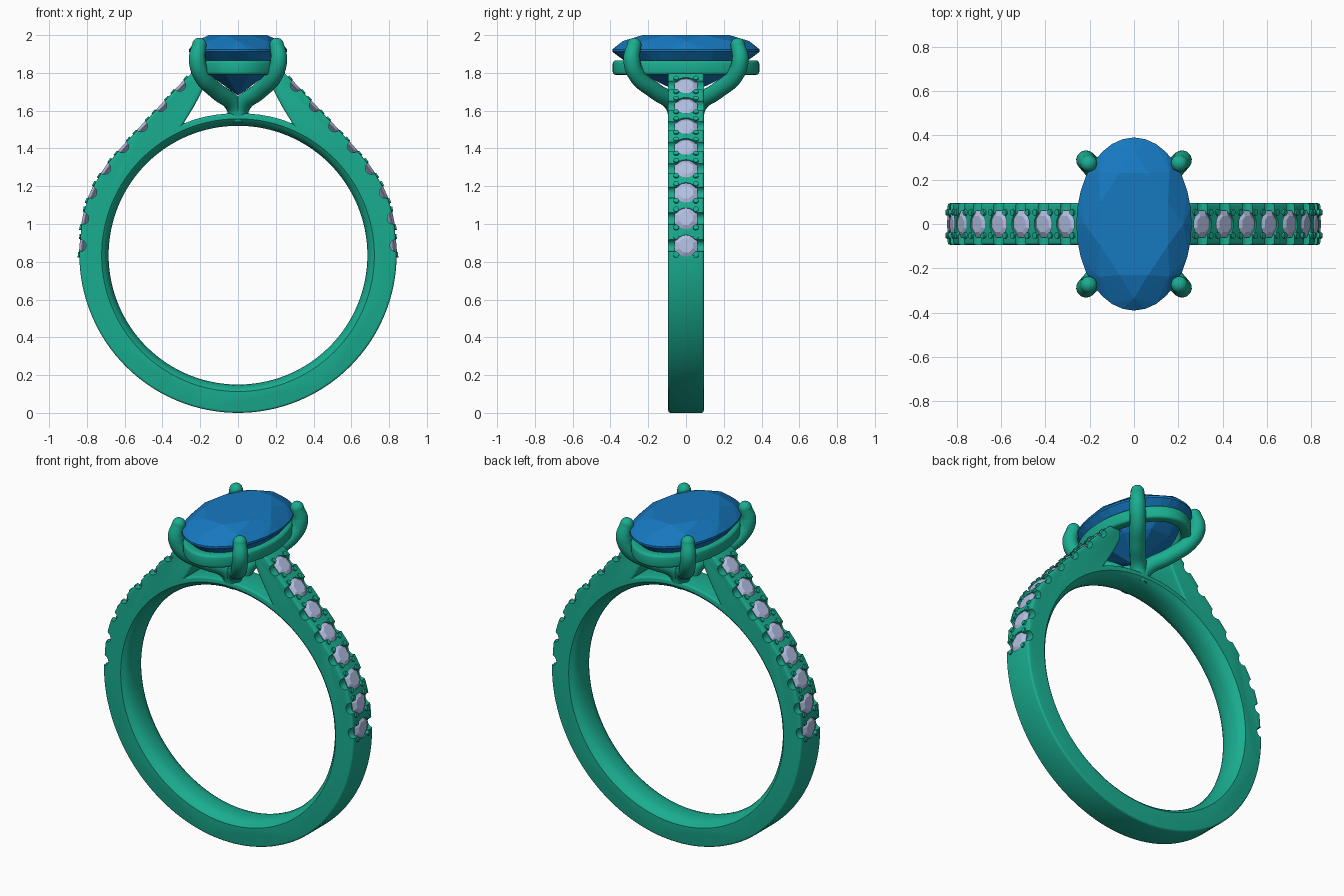
import bpy, bmesh, math
from mathutils import Vector, Matrix

if "Cube" in bpy.data.objects:
    bpy.data.objects.remove(bpy.data.objects["Cube"])


def material(name, rgb):
    m = bpy.data.materials.new(name)
    m.diffuse_color = (*rgb, 1)
    m.use_nodes = True
    m.node_tree.nodes["Principled BSDF"].inputs["Base Color"].default_value = m.diffuse_color
    return m


METAL = material("green_metal", (0.01, 0.42, 0.28))
BLUE = material("blue_gem", (0.008, 0.19, 0.53))
PALE = material("pale_gem", (0.45, 0.52, 0.76))


def finish(bm, name, mat, smooth=True):
    bmesh.ops.recalc_face_normals(bm, faces=bm.faces)
    me = bpy.data.meshes.new(name)
    bm.to_mesh(me)
    bm.free()
    ob = bpy.data.objects.new(name, me)
    bpy.context.collection.objects.link(ob)
    if mat:
        me.materials.append(mat)
    if smooth:
        smooth_object(ob)
    return ob


def activate(ob):
    bpy.ops.object.select_all(action='DESELECT')
    ob.select_set(True)
    bpy.context.view_layer.objects.active = ob


def smooth_object(ob):
    activate(ob)
    bpy.ops.object.shade_smooth_by_angle(angle=math.radians(35))


def cut(ob, cutter):
    cutter.hide_render = True
    mod = ob.modifiers.new("cut", 'BOOLEAN')
    mod.operation, mod.solver, mod.object = 'DIFFERENCE', 'EXACT', cutter
    activate(ob)
    bpy.ops.object.modifier_apply(modifier=mod.name)
    bpy.data.objects.remove(cutter)


def skin(bm, rings, close_rings=False):
    """Bridge successive closed loops of points."""
    loops = [[bm.verts.new(p) for p in ring] for ring in rings]
    n = len(loops[0])
    for i in range(len(loops) if close_rings else len(loops) - 1):
        a, b = loops[i], loops[(i + 1) % len(loops)]
        for j in range(n):
            k = (j + 1) % n
            bm.faces.new((a[j], a[k], b[k], b[j]))
    if not close_rings:
        bm.faces.new(loops[0])
        bm.faces.new(loops[-1])


def brilliant(bm, rx, ry, levels, culet, matrix=Matrix()):
    """Faceted stone: convex hull of rings (count, radius, z, half step)."""
    verts = [bm.verts.new(matrix @ Vector((0, 0, culet)))]
    for count, r, z, half in levels:
        for i in range(count):
            a = (i + half) * math.tau / count
            p = Vector((rx * r * math.cos(a), ry * r * math.sin(a), z))
            verts.append(bm.verts.new(matrix @ p))
    bmesh.ops.convex_hull(bm, input=verts)


# Shoulder contour; each point is also an accent stone position (x, z)
STONES = [(0.837, 0.885), (0.822, 1.03), (0.78, 1.168), (0.706, 1.295),
          (0.612, 1.41), (0.512, 1.52), (0.41, 1.628), (0.31, 1.735)]
ENDS = [(0.84, 0.80)] + STONES + [(0.245, 1.80)]


def shoulder_curve():
    pts = [Vector(p) for p in ENDS]
    out = []
    for i in range(1, len(pts) - 1):
        p0, p1, p2 = pts[i - 1], pts[i], pts[i + 1]
        p3 = pts[min(i + 2, len(pts) - 1)]
        for s in range(5):
            t = s / 5
            q = 0.5 * (2 * p1 + (p2 - p0) * t + (2 * p0 - 5 * p1 + 4 * p2 - p3) * t * t
                       + (3 * p1 - p0 - 3 * p2 + p3) * t ** 3)
            out.append((q.x, q.y))
    return out + [ENDS[-1]]


# Band with raised shoulders and a bridge under the head
W = 0.094
arc = [(0.84 * math.sin(a), 0.84 - 0.84 * math.cos(a))
       for a in (i * math.pi / 2 / 32 for i in range(33))]
inside = [(0.17, 1.80), (0.175, 1.735), (0.205, 1.675), (0.24, 1.61), (0.29, 1.53),
          (0.24, 1.55), (0.18, 1.567), (0.12, 1.578), (0.06, 1.584), (0, 1.586)]
half = arc + shoulder_curve() + inside
outline = half + [(-x, z) for x, z in reversed(half[1:-1])]
bm = bmesh.new()
skin(bm, [[(x, y, z) for x, z in outline] for y in (-W, W)])
band = finish(bm, "ring_band", METAL, False)
bev = band.modifiers.new("soft_rims", 'BEVEL')
bev.width, bev.segments, bev.limit_method = 0.014, 3, 'ANGLE'
bev.angle_limit = math.radians(40)
activate(band)
bpy.ops.object.modifier_apply(modifier=bev.name)

# Comfort-fit finger hole
side = [(0.15, 0.775), (0.094, 0.722), (0.082, 0.708), (0.066, 0.697), (0.045, 0.689), (0.02, 0.685)]
profile = [(-y, r) for y, r in side] + side[::-1]
bm = bmesh.new()
skin(bm, [[(r * math.cos(i * math.tau / 128), y, 0.835 + r * math.sin(i * math.tau / 128))
           for i in range(128)] for y, r in profile])
cut(band, finish(bm, "finger_hole_cutter", None, False))

# Local frames on the shoulders: x along the band, y across, z outward
frames = []
for i, (x, z) in enumerate(STONES):
    (ax, az), (bx, bz) = ENDS[i], ENDS[i + 2]
    for s in (1, -1):
        n = Vector((s * (bz - az), 0, ax - bx)).normalized()
        yv = Vector((0, 1, 0))
        m = Matrix((yv.cross(n), yv, n)).transposed().to_4x4()
        frames.append(Matrix.Translation((s * x, 0, z)) @ m)

# Side scallops and round seats for the accent stones
notches, seats, stones, claws = (bmesh.new() for _ in range(4))
side_on = Matrix.Rotation(math.pi / 2, 4, 'X')
for f in frames:
    bmesh.ops.create_cone(notches, cap_ends=True, segments=20, radius1=0.032, radius2=0.032,
                          depth=0.3, matrix=f @ side_on)
    bmesh.ops.create_cone(seats, cap_ends=True, segments=20, radius1=0.055, radius2=0.062,
                          depth=0.08, matrix=f @ Matrix.Translation((0, 0, 0.008)))
    brilliant(stones, 0.066, 0.066, [(8, 0.6, 0.002, 0.5), (8, 1, -0.012, 0.5),
                                     (8, 1, -0.016, 0.5)], -0.05, f)
    for u in (-1, 1):
        for v in (-1, 1):
            bmesh.ops.create_cone(claws, cap_ends=True, segments=12, radius1=0.018, radius2=0.014,
                                  depth=0.05, matrix=f @ Matrix.Translation((u * 0.049, v * 0.052, -0.018)))
cut(band, finish(notches, "scallop_cutter", None, False))
cut(band, finish(seats, "seat_cutter", None, False))
smooth_object(band)
finish(stones, "accent_stones", PALE, False)
finish(claws, "accent_claws", METAL)

# Oval gallery rail
section = []
for cx, cz, start in ((1, 1, 0), (-1, 1, 90), (-1, -1, 180), (1, -1, 270)):
    for k in range(4):
        a = math.radians(start + 30 * k)
        section.append((-0.032 + cx * 0.016 + 0.016 * math.cos(a),
                        1.828 + cz * 0.022 + 0.016 * math.sin(a)))
bm = bmesh.new()
rings = []
for i in range(72):
    a = i * math.tau / 72
    rings.append([((0.25 + d) * math.cos(a), (0.388 + d) * math.sin(a), z) for d, z in section])
skin(bm, rings, True)
finish(bm, "gallery_rail", METAL)

# Four prongs sweeping from the bridge to the stone, with domed tips
PATH = [(0.0, 0.045, 1.555), (0.025, 0.068, 1.632), (0.115, 0.165, 1.705), (0.19, 0.258, 1.785),
        (0.216, 0.287, 1.87), (0.205, 0.274, 1.948)]
for sx in (1, -1):
    for sy in (1, -1):
        name = f"prong_{'right' if sx > 0 else 'left'}_{'back' if sy > 0 else 'front'}"
        cu = bpy.data.curves.new(name, 'CURVE')
        cu.dimensions, cu.bevel_depth, cu.bevel_resolution = '3D', 0.045, 5
        cu.resolution_u, cu.use_fill_caps = 8, True
        sp = cu.splines.new('BEZIER')
        sp.bezier_points.add(len(PATH) - 1)
        for bp, (x, y, z) in zip(sp.bezier_points, PATH):
            bp.co = (sx * x, sy * y, z)
            bp.handle_left_type = bp.handle_right_type = 'AUTO'
        sp.bezier_points[-1].radius = 0.84
        tmp = bpy.data.objects.new("prong_path", cu)
        bpy.context.collection.objects.link(tmp)
        bpy.context.view_layer.update()
        bm = bmesh.new()
        bm.from_mesh(tmp.to_mesh())
        bpy.data.objects.remove(tmp)
        x, y, z = PATH[-1]
        bmesh.ops.create_uvsphere(bm, u_segments=20, v_segments=12, radius=0.038,
                                  matrix=Matrix.Translation((sx * x, sy * y, z)))
        finish(bm, name, METAL)

# Oval centre stone
bm = bmesh.new()
brilliant(bm, 0.26, 0.39, [(8, 0.64, 2.0, 0.5), (8, 0.86, 1.968, 0), (32, 1, 1.924, 0),
                           (32, 1, 1.912, 0), (8, 0.62, 1.788, 0.5)], 1.68)
finish(bm, "centre_stone", BLUE, False)
